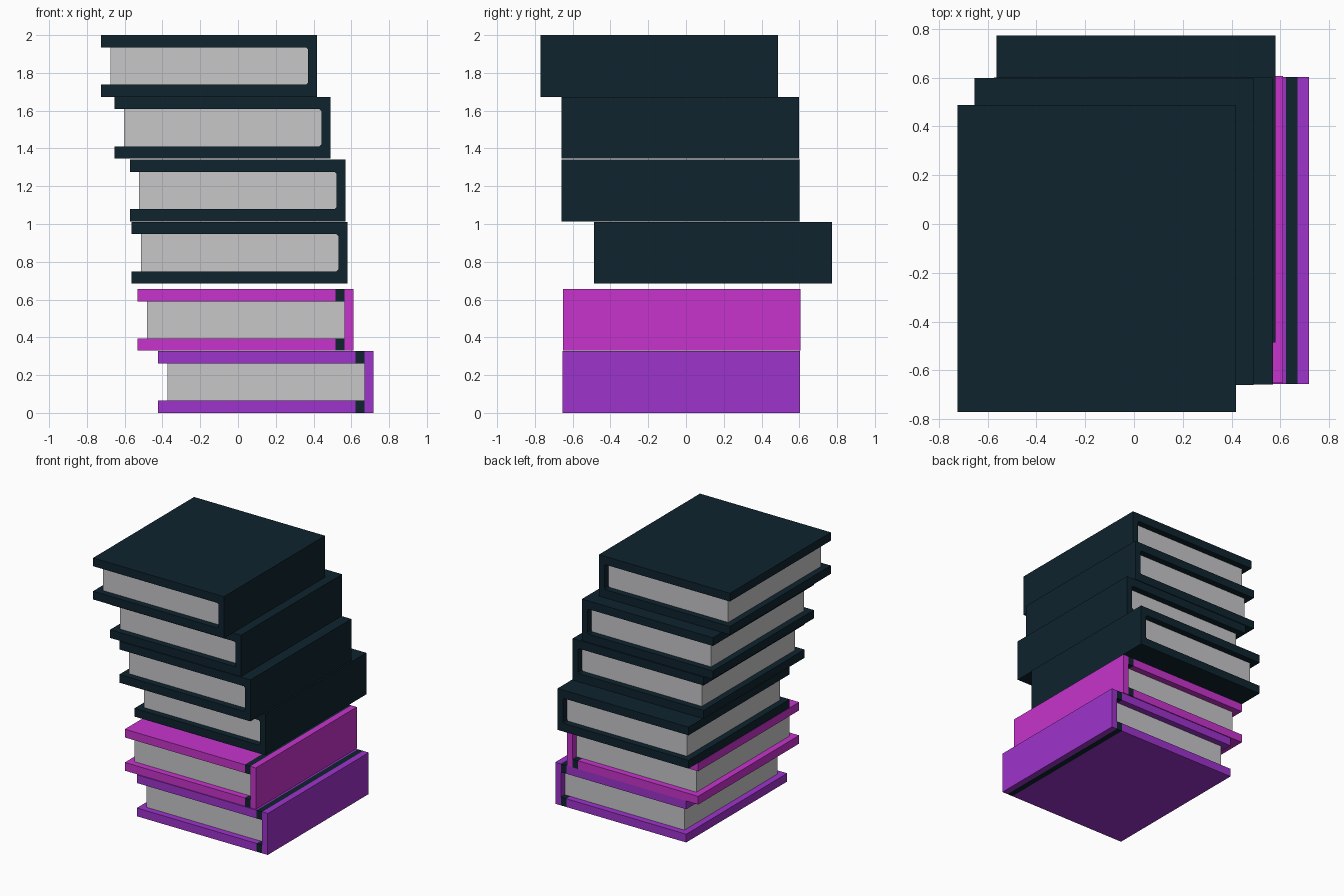
import bpy, bmesh

if "Cube" in bpy.data.objects:
    bpy.data.objects.remove(bpy.data.objects["Cube"])


def material(name, rgb):
    m = bpy.data.materials.new(name)
    lin = [((c / 255 + 0.055) / 1.055) ** 2.4 for c in rgb]
    m.diffuse_color = (*lin, 1)
    m.use_nodes = True
    m.node_tree.nodes["Principled BSDF"].inputs["Base Color"].default_value = m.diffuse_color
    return m


NAVY = material("dark navy", (14, 35, 46))
MAGENTA = material("magenta", (199, 51, 204))
PURPLE = material("purple", (158, 51, 204))
PAPER = material("paper grey", (199, 199, 201))

W, D, H = 1.142, 1.258, 0.327     # book width, depth, height
COVER, SPINE, INSET = 0.065, 0.048, 0.05


def prism(name, profile, y0, y1, mat):
    """Extrude an x-z profile from y0 to y1."""
    bm = bmesh.new()
    face = bm.faces.new([bm.verts.new((x, y0, z)) for x, z in profile])
    ext = bmesh.ops.extrude_face_region(bm, geom=[face])
    verts = [g for g in ext["geom"] if isinstance(g, bmesh.types.BMVert)]
    bmesh.ops.translate(bm, verts=verts, vec=(0, y1 - y0, 0))
    bmesh.ops.recalc_face_normals(bm, faces=bm.faces)
    me = bpy.data.meshes.new(name)
    bm.to_mesh(me)
    bm.free()
    me.materials.append(mat)
    ob = bpy.data.objects.new(name, me)
    bpy.context.collection.objects.link(ob)
    return ob


def rect(x0, x1, z0, z1):
    return [(x0, z0), (x1, z0), (x1, z1), (x0, z1)]


def book(i, x0, y0, z0, mat, hinged):
    x1, y1, z1 = x0 + W, y0 + D, z0 + H
    xs, za, zb = x1 - SPINE, z0 + COVER, z1 - COVER
    if hinged:
        # separate boards, spine and dark hinge strips
        xh = xs - 0.048
        prism(f"spine_{i}", rect(xs, x1, z0, z1), y0, y1, mat)
        for side, a, b in (("bottom", z0, za), ("top", zb, z1)):
            prism(f"{side}_cover_{i}", rect(x0, xh, a, b), y0, y1, mat)
            prism(f"{side}_hinge_{i}", rect(xh, xs, a, b), y0, y1, NAVY)
    else:
        # one wrapped cover with eased inner corners
        c = 0.01
        prism(f"cover_{i}", [(x0, z0), (x1, z0), (x1, z1), (x0, z1), (x0, zb),
                             (xs - c, zb), (xs, zb - c), (xs, za + c),
                             (xs - c, za), (x0, za)], y0, y1, mat)
    # page block, set back from the three open edges
    prism(f"pages_{i}", rect(x0 + INSET, xs, za, zb), y0 + INSET, y1 - INSET, PAPER)


# the stack, bottom to top: left x, front y, bottom z
book(1, -0.424, -0.655, 0.0, PURPLE, True)
book(2, -0.531, -0.651, 0.329, MAGENTA, True)
book(3, -0.563, -0.486, 0.684, NAVY, False)
book(4, -0.573, -0.658, 1.014, NAVY, False)
book(5, -0.653, -0.660, 1.346, NAVY, False)
book(6, -0.724, -0.771, 1.673, NAVY, False)
